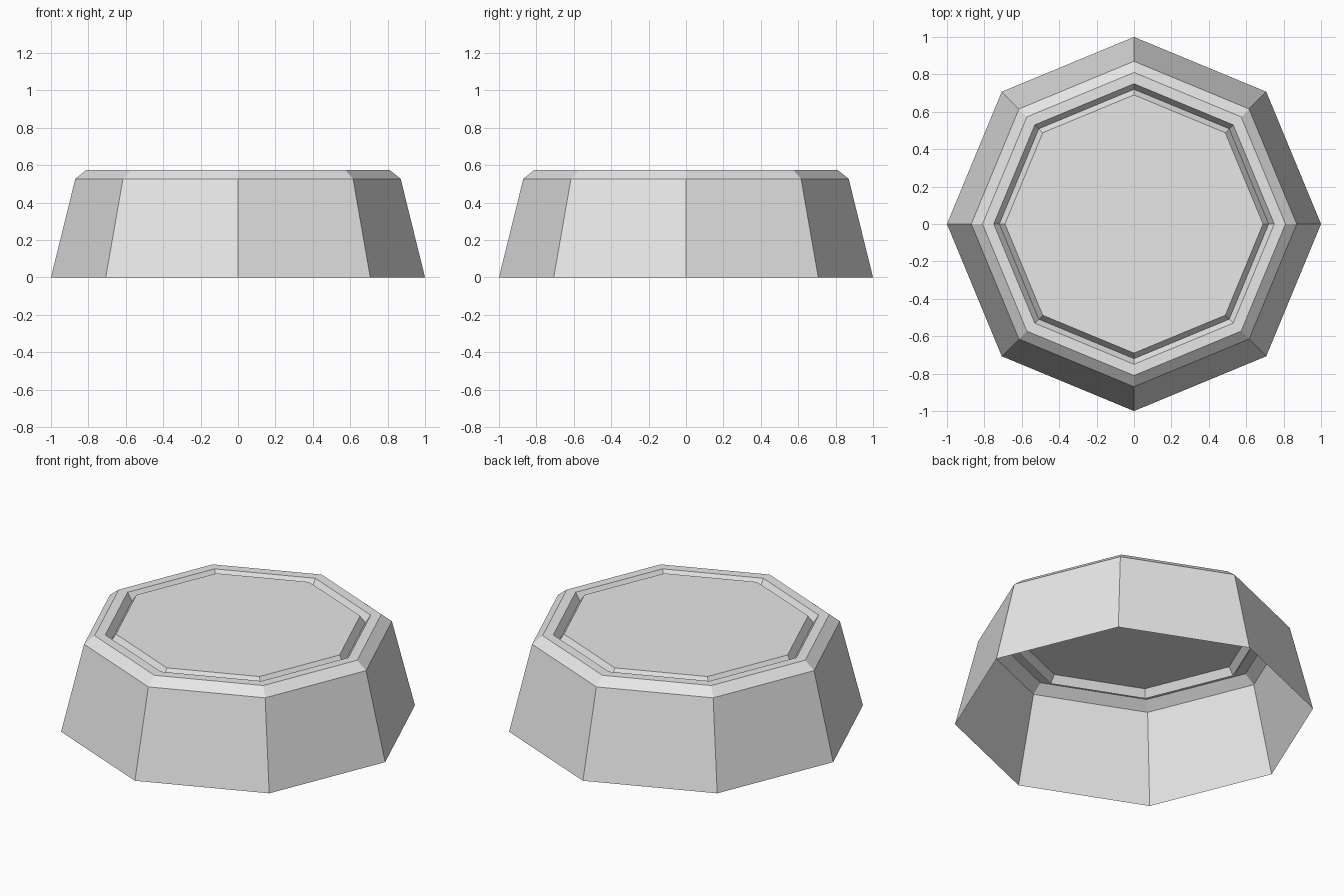
import bpy, bmesh
from math import cos, sin, tau

cube = bpy.data.objects.get("Cube")
if cube:
    bpy.data.objects.remove(cube, do_unlink=True)

# Single plain grey
grey = bpy.data.materials.new("light_grey")
grey.use_nodes = True
colour = (0.8, 0.8, 0.8, 1)
grey.diffuse_color = colour
grey.node_tree.nodes["Principled BSDF"].inputs["Base Color"].default_value = colour

SIDES = 8
# Radius and height: sloped wall, chamfer, rim, V groove, inner panel edge
PROFILE = [(1, 0), (0.87, 0.527), (0.81, 0.575), (0.75, 0.575),
           (0.72, 0.53), (0.69, 0.575)]


def ring(bm, radius, height):
    angles = [tau * i / SIDES for i in range(SIDES)]
    return [bm.verts.new((radius * cos(a), radius * sin(a), height)) for a in angles]


# Open-bottomed octagonal shell
bm = bmesh.new()
rings = [ring(bm, r, z) for r, z in PROFILE]
for low, high in zip(rings, rings[1:]):
    for i in range(SIDES):
        j = (i + 1) % SIDES
        bm.faces.new((low[i], low[j], high[j], high[i]))

# Flat panel inside the groove
bm.faces.new(rings[-1])

mesh = bpy.data.meshes.new("octagonal_cap")
bm.to_mesh(mesh)
bm.free()
mesh.materials.append(grey)
cap = bpy.data.objects.new("octagonal_cap", mesh)
bpy.context.collection.objects.link(cap)
